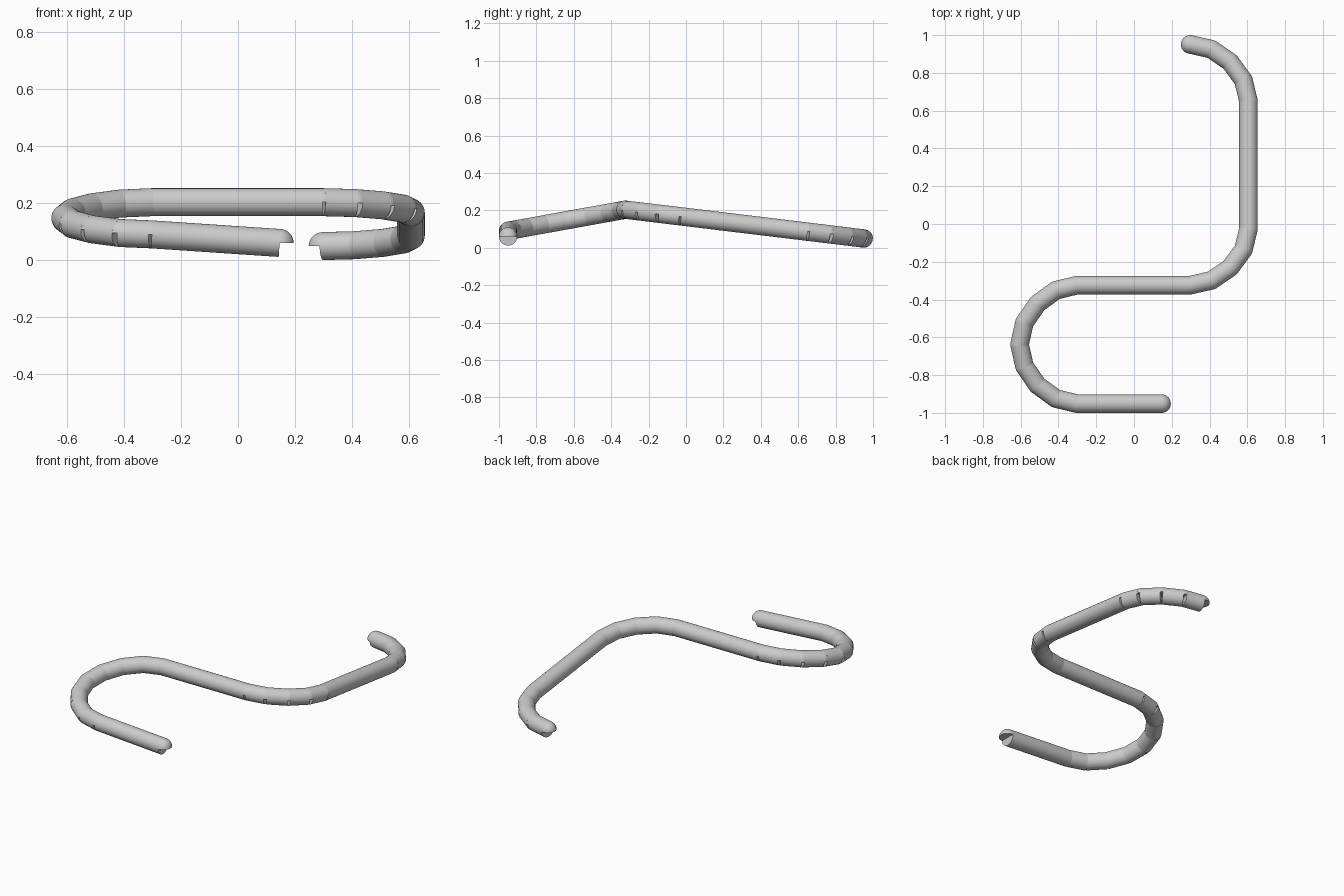
import bpy
import bmesh
import math
from mathutils import Vector

cube = bpy.data.objects.get("Cube")
if cube:
    bpy.data.objects.remove(cube, do_unlink=True)

RADIUS = 0.049
SIDES = 32
STEPS = 4  # segments per quarter bend

grey = bpy.data.materials.new("plain grey")
grey.use_nodes = True
colour = (0.6, 0.6, 0.6, 1)
grey.diffuse_color = colour
grey.node_tree.nodes["Principled BSDF"].inputs["Base Color"].default_value = colour


def finish(bm, name):
    """Turn a bmesh into a smooth shaded grey object with sharp rims."""
    mesh = bpy.data.meshes.new(name)
    bm.to_mesh(mesh)
    bm.free()
    mesh.materials.append(grey)
    obj = bpy.data.objects.new(name, mesh)
    bpy.context.collection.objects.link(obj)
    bpy.ops.object.select_all(action="DESELECT")
    obj.select_set(True)
    bpy.context.view_layer.objects.active = obj
    bpy.ops.object.shade_smooth_by_angle(angle=math.radians(35))
    return obj


def pipe(a, b, name):
    """Straight closed cylinder between two points."""
    bm = bmesh.new()
    bmesh.ops.create_cone(bm, cap_ends=True, segments=SIDES, radius1=RADIUS,
                          radius2=RADIUS, depth=(b - a).length)
    obj = finish(bm, name)
    obj.location = (a + b) / 2
    obj.rotation_euler = (b - a).to_track_quat("Z", "Y").to_euler()


def dome(p, name):
    """Upper half of a sphere, closed underneath, that covers a joint."""
    bm = bmesh.new()
    bmesh.ops.create_uvsphere(bm, u_segments=SIDES, v_segments=16, radius=RADIUS)
    geom = bm.verts[:] + bm.edges[:] + bm.faces[:]
    bmesh.ops.bisect_plane(bm, geom=geom, dist=1e-5, plane_co=(0, 0, 0),
                           plane_no=(0, 0, 1), clear_inner=True)
    rim = [e for e in bm.edges if e.is_boundary]
    bmesh.ops.contextual_create(bm, geom=rim)
    bmesh.ops.recalc_face_normals(bm, faces=bm.faces[:])
    finish(bm, name).location = p


def bend(start, corner, end):
    """Points of a quarter bend, with handles halfway to the corner."""
    h1, h2 = (start + corner) / 2, (end + corner) / 2
    points = []
    for i in range(STEPS + 1):
        t = i / STEPS
        s = 1 - t
        points.append(start * s**3 + h1 * (3 * s * s * t)
                      + h2 * (3 * s * t * t) + end * t**3)
    return points


# Path: front leg, half-round turn, crossbar, bend, long side, hooked end
FRONT, MID, BACK = -0.951, -0.324, 0.951
turn_y = (FRONT + MID) / 2


def at(x, y):
    """Point on the two sloping planes that meet along the crossbar."""
    if y < MID:
        z = 0.204 - 0.113 * (MID - y) / (MID - FRONT)
    else:
        z = 0.204 - 0.154 * (y - MID) / (BACK - MID)
    return Vector((x, y, z))


path = [Vector((0.146, FRONT, 0.061))]
path += bend(at(-0.302, FRONT), at(-0.606, FRONT), at(-0.606, turn_y))
path += bend(at(-0.606, turn_y), at(-0.606, MID), at(-0.302, MID))[1:]
path += bend(at(0.297, MID), at(0.606, MID), at(0.606, -0.026))
path += bend(at(0.606, 0.65), at(0.606, BACK), at(0.297, BACK))

for i, point in enumerate(path):
    dome(point, f"joint_dome_{i + 1}")
    if i:
        pipe(path[i - 1], point, f"pipe_segment_{i}")
